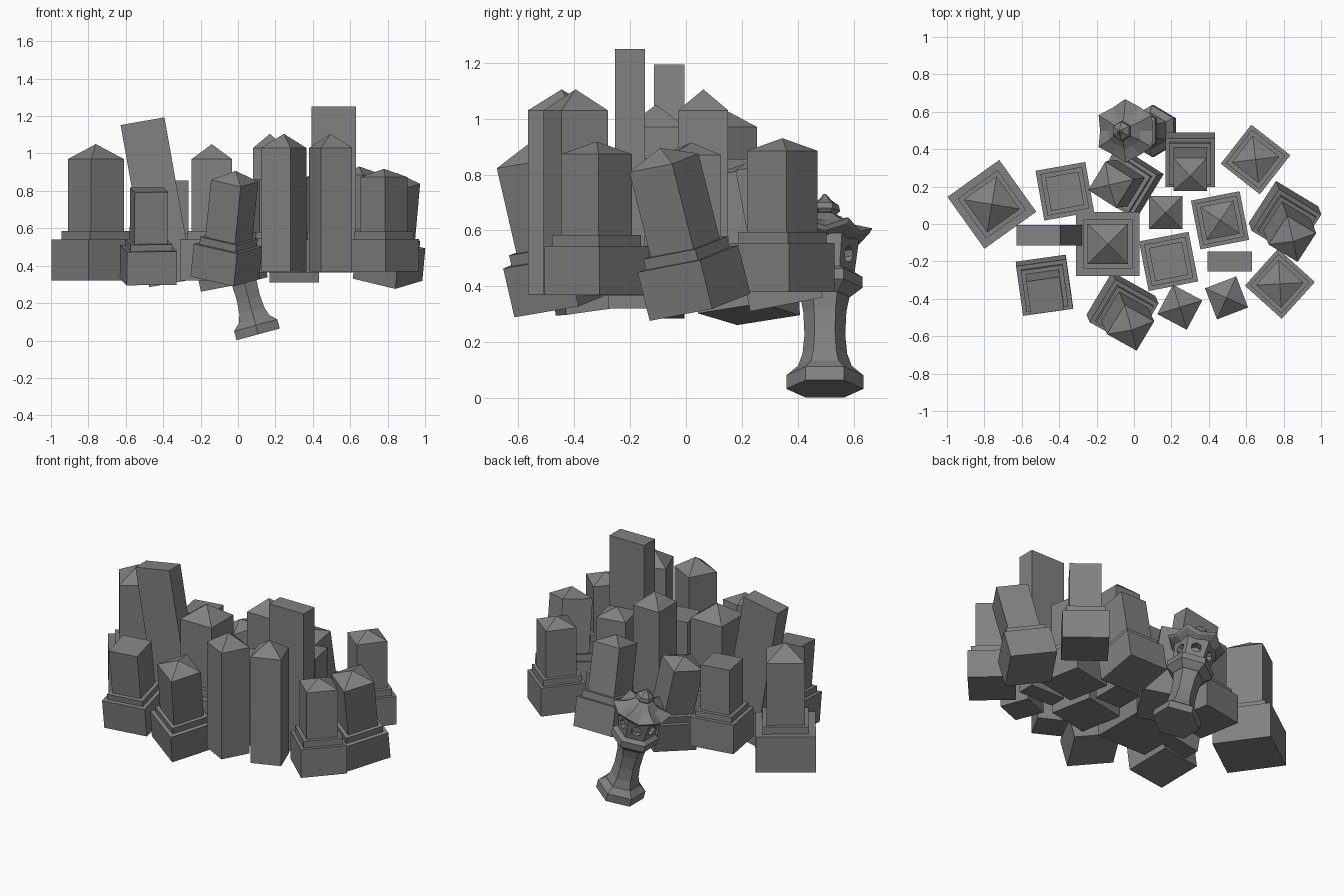
import bpy, bmesh
from math import radians, cos, sin, pi
from mathutils import Matrix, Vector

if "Cube" in bpy.data.objects:
    bpy.data.objects.remove(bpy.data.objects["Cube"])

# Dark grey stone
STONE = bpy.data.materials.new("dark_stone")
STONE.diffuse_color = (.22, .22, .22, 1)
STONE.use_nodes = True
STONE.node_tree.nodes["Principled BSDF"].inputs["Base Color"].default_value = STONE.diffuse_color


def placement(x, y, z, turn=0, lean=(0, 0)):
    """Turn about z, then lean the upright axis, then move into place."""
    axis = Vector((lean[0], lean[1], 1))
    tilt = Vector((0, 0, 1)).rotation_difference(axis).to_matrix().to_4x4()
    return Matrix.Translation((x, y, z)) @ tilt @ Matrix.Rotation(radians(turn), 4, 'Z')


def finish(name, bm, matrix):
    bmesh.ops.recalc_face_normals(bm, faces=bm.faces)
    bm.transform(matrix)
    mesh = bpy.data.meshes.new(name)
    bm.to_mesh(mesh)
    bm.free()
    mesh.materials.append(STONE)
    ob = bpy.data.objects.new(name, mesh)
    bpy.context.collection.objects.link(ob)
    return ob


def block(bm, sx, sy, z0, z1, cap=0):
    """A box from z0 to z1, with an optional low pyramid cap."""
    signs = ((-1, -1), (1, -1), (1, 1), (-1, 1))
    lo = [bm.verts.new((a * sx / 2, b * sy / 2, z0)) for a, b in signs]
    hi = [bm.verts.new((a * sx / 2, b * sy / 2, z1)) for a, b in signs]
    tip = bm.verts.new((0, 0, z1 + cap)) if cap else None
    bm.faces.new(lo[::-1])
    for i in range(4):
        j = (i + 1) % 4
        bm.faces.new((lo[i], lo[j], hi[j], hi[i]))
        if cap:
            bm.faces.new((hi[i], hi[j], tip))
    if not cap:
        bm.faces.new(hi)


def stone(name, blocks, *place):
    bm = bmesh.new()
    for b in blocks:
        block(bm, *b)
    return finish(name, bm, placement(*place))


def lathe(name, rings, matrix):
    """Hexagonal turning: (corner radius, height, corner lift) per ring."""
    bm = bmesh.new()
    loops = []
    for r, z, lift in rings:
        loop = []
        for i in range(12):
            corner = i % 2 == 0
            rr = r if corner else r * cos(pi / 6)
            a = pi / 2 + i * pi / 6
            loop.append(bm.verts.new((rr * cos(a), rr * sin(a), z + (lift if corner else 0))))
        loops.append(loop)
    for lo, hi in zip(loops, loops[1:]):
        for i in range(12):
            j = (i + 1) % 12
            bm.faces.new((lo[i], lo[j], hi[j], hi[i]))
    bm.faces.new(loops[0][::-1])
    bm.faces.new(loops[-1])
    # Merge each flat side back into one face
    bmesh.ops.dissolve_limit(bm, angle_limit=radians(1), verts=bm.verts, edges=bm.edges)
    return finish(name, bm, matrix)


# Gravestone designs
LARGE = [(.34, .34, 0, .22), (.262, .262, .22, .265), (.215, .215, .265, .65, .08)]
CAPPED = [(.265, .265, 0, .175), (.225, .225, .175, .215), (.18, .18, .215, .505, .045)]
TALL_CAPPED = [(.27, .27, 0, .18), (.225, .225, .18, .22), (.185, .185, .22, .535, .055)]
FLAT = [(.27, .27, 0, .18), (.225, .225, .18, .215), (.18, .18, .215, .495)]
PILLAR = [(.178, .178, 0, .66, .075)]
SLAB = [(.238, .108, 0, .88)]

# Large stepped gravestones
stone("large_gravestone_left", LARGE, -.76, .105, .32, 35.5)
stone("large_gravestone_middle", LARGE, -.14, -.107, .32)

# Pointed gravestones, upright and leaning
for i, p in enumerate([
    (.78, -.32, .368, -42),
    (.65, .345, .38, -38),
    (.46, .02, .365, 11),
    (.30, .36, .335, 0, (0, -.19)),
    (-.02, .225, .30, -32, (-.21, -.03)),
]):
    stone(f"pointed_gravestone_{i + 1}", CAPPED, *p)
for i, p in enumerate([
    (.80, .05, .325, -32, (.09, -.25)),
    (-.07, -.435, .335, -30, (.10, -.23)),
]):
    stone(f"leaning_pointed_gravestone_{i + 1}", TALL_CAPPED, *p)

# Flat-topped gravestones
for i, p in enumerate([
    (-.37, .175, .36, 10),
    (.185, -.2, .365, 11),
    (-.48, -.315, .315, 8, (.01, -.14)),
]):
    stone(f"flat_gravestone_{i + 1}", FLAT, *p)

# Slim pillars
for i, p in enumerate([(.17, .062, .37), (.245, -.445, .37, -28), (.495, -.395, .37, 21)]):
    stone(f"pillar_{i + 1}", PILLAR, *p)

# Thin slabs
stone("upright_slab", SLAB, .511, -.2, .37)
stone("leaning_slab", SLAB, -.357, -.06, .306, 0, (-.177, 0))

# Stone lantern
lantern = placement(.108, .497, .033, 0, (-.27, 0))
lathe("lantern_foot", [(.138, 0, 0), (.138, .05, 0), (.1, .082, 0)], lantern)
lathe("lantern_stem", [(.1, .075, 0), (.08, .13, 0), (.073, .2, 0), (.077, .285, 0),
                       (.09, .35, 0)], lantern)
lathe("lantern_platform", [(.09, .34, 0), (.135, .375, 0), (.135, .415, 0), (.11, .43, 0)], lantern)
body = lathe("lantern_body", [(.105, .42, 0), (.122, .55, 0)], lantern)
lathe("lantern_roof", [(.1, .535, 0), (.16, .552, .025), (.17, .565, .03), (.1, .605, .005),
                       (.055, .64, 0), (.035, .648, 0)], lantern)
lathe("lantern_finial", [(.035, .642, 0), (.055, .658, 0), (.05, .68, 0), (.025, .698, 0),
                         (.004, .722, 0)], lantern)

# Round windows cut into the six lantern faces
bm = bmesh.new()
for i in range(6):
    a = i * pi / 3
    m = (Matrix.Translation((.1 * cos(a), .1 * sin(a), .487))
         @ Matrix.Rotation(a, 4, 'Z') @ Matrix.Rotation(pi / 2, 4, 'Y'))
    bmesh.ops.create_cone(bm, cap_ends=True, segments=8, radius1=.03, radius2=.03,
                          depth=.08, matrix=m)
cutter = finish("window_cutter", bm, lantern)
cutter.hide_render = True
cutter.hide_viewport = True
cut = body.modifiers.new("windows", 'BOOLEAN')
cut.operation = 'DIFFERENCE'
cut.solver = 'EXACT'
cut.object = cutter
